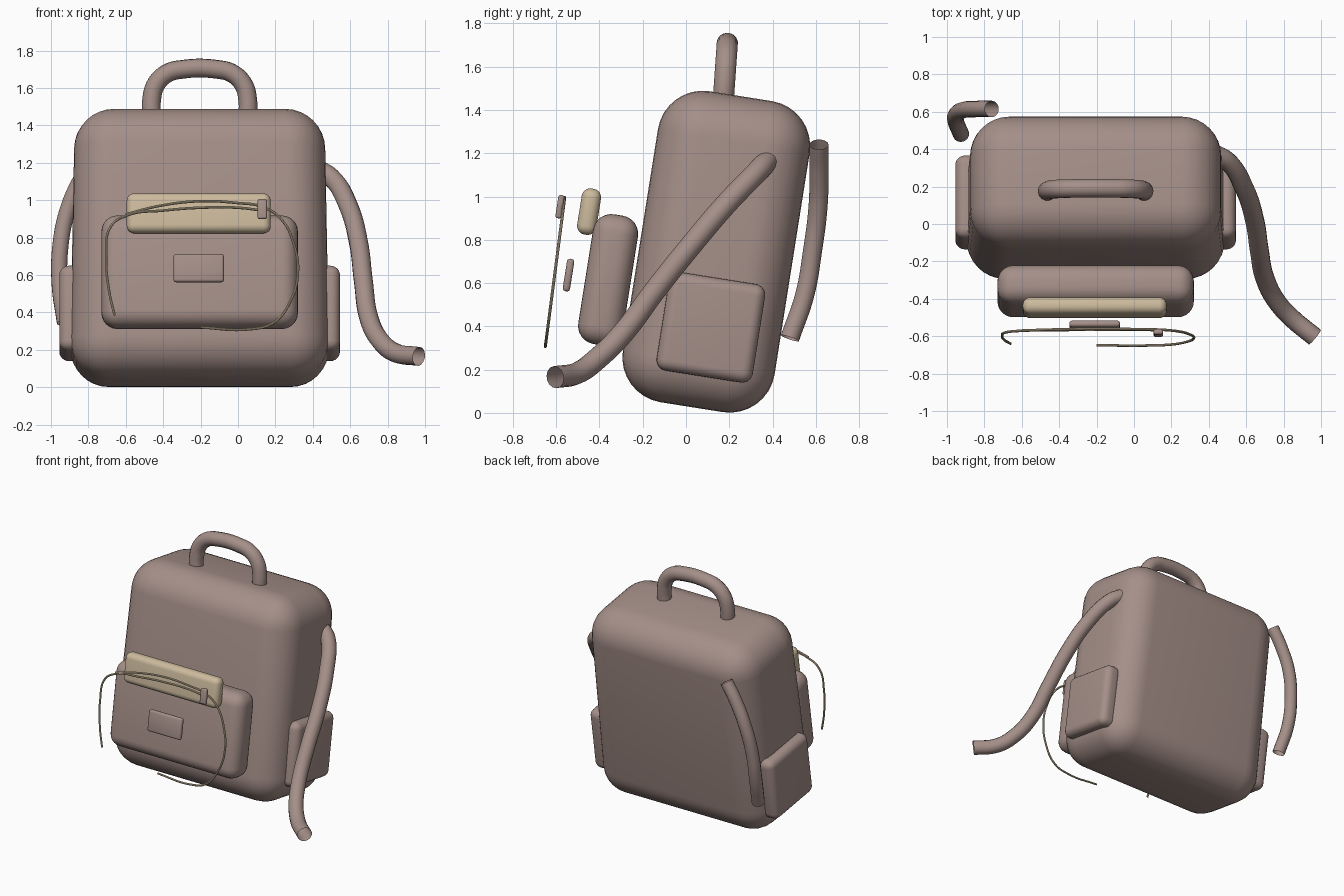
import bpy, bmesh, math
from mathutils import Matrix, Vector

if "Cube" in bpy.data.objects:
    bpy.data.objects.remove(bpy.data.objects["Cube"])

TILT = math.radians(-9)   # the whole bag leans back
CX = -0.205               # middle of the bag in x


def material(name, rgb):
    m = bpy.data.materials.new(name)
    m.diffuse_color = (*rgb, 1)
    m.use_nodes = True
    m.node_tree.nodes["Principled BSDF"].inputs["Base Color"].default_value = m.diffuse_color
    return m


MAUVE = material("dusty_mauve", (0.375, 0.275, 0.248))
TAN = material("tan", (0.60, 0.49, 0.335))


def smooth(ob):
    bpy.ops.object.select_all(action='DESELECT')
    ob.select_set(True)
    bpy.context.view_layer.objects.active = ob
    bpy.ops.object.shade_smooth_by_angle(angle=math.radians(40))


def soft_box(name, centre, size, radius, mat, taper=1.0, segments=6):
    """Box with rounded edges, narrowed at the top by taper, leaning back."""
    bm = bmesh.new()
    bmesh.ops.create_cube(bm, size=1)
    for v in bm.verts:
        v.co = Vector(a * b for a, b in zip(v.co, size))
        if v.co.z > 0:
            v.co.x *= taper
    bmesh.ops.bevel(bm, geom=bm.edges[:], offset=radius, segments=segments,
                    profile=0.5, affect='EDGES', clamp_overlap=True)
    bm.transform(Matrix.Translation(centre) @ Matrix.Rotation(TILT, 4, 'X'))
    me = bpy.data.meshes.new(name)
    bm.to_mesh(me)
    bm.free()
    me.materials.append(mat)
    ob = bpy.data.objects.new(name, me)
    bpy.context.collection.objects.link(ob)
    smooth(ob)
    return ob


def tube(name, points, radius, mat, sides=4, caps=False):
    """Round tube along a smooth path."""
    cu = bpy.data.curves.new(name, 'CURVE')
    cu.dimensions = '3D'
    cu.bevel_depth = radius
    cu.bevel_resolution = sides
    cu.resolution_u = 8
    cu.use_fill_caps = caps
    sp = cu.splines.new('BEZIER')
    sp.bezier_points.add(len(points) - 1)
    for bp, p in zip(sp.bezier_points, points):
        bp.co = p
        bp.handle_left_type = bp.handle_right_type = 'AUTO'
    cu.materials.append(mat)
    ob = bpy.data.objects.new(name, cu)
    bpy.context.collection.objects.link(ob)
    bpy.ops.object.select_all(action='DESELECT')
    ob.select_set(True)
    bpy.context.view_layer.objects.active = ob
    bpy.ops.object.convert(target='MESH')
    smooth(bpy.context.object)


# main bag and pockets
soft_box("bag_body", (CX, 0.14, 0.745), (1.39, 0.71, 1.455), 0.21, MAUVE, 0.96, 8)
soft_box("front_pocket", (CX, -0.36, 0.615), (1.05, 0.21, 0.607), 0.085, MAUVE)
for side, name in ((-1, "left_side_pocket"), (1, "right_side_pocket")):
    soft_box(name, (CX + side * 0.685, 0.115, 0.395), (0.13, 0.45, 0.46), 0.05, MAUVE)

# flap roll, patch and cord toggle on the front
soft_box("flap_roll", (-0.21, -0.448, 0.93), (0.77, 0.09, 0.215), 0.04, TAN)
soft_box("front_patch", (-0.21, -0.543, 0.637), (0.27, 0.034, 0.152), 0.014, MAUVE, 1, 3)
soft_box("cord_toggle", (0.13, -0.583, 0.953), (0.05, 0.028, 0.108), 0.01, MAUVE, 1, 3)

# top handle: two legs joined by rounded corners
half, rad = 0.257, 0.165
right = [(half, 1.44), (half, 1.535)]
right += [(half - rad + rad * math.cos(a), 1.535 + rad * math.sin(a))
          for a in (math.radians(d) for d in (30, 60, 90))]
arch = right + [(-x, z) for x, z in reversed(right)]
tube("top_handle", [(CX + x, 0.172 + (z - 1.44) * 0.07, z) for x, z in arch],
     0.05, MAUVE, 5)

# shoulder straps, open at the loose ends
tube("right_strap", [(0.42, 0.38, 1.17), (0.50, 0.335, 1.12), (0.59, 0.19, 0.97),
                     (0.645, 0.02, 0.77), (0.67, -0.14, 0.57), (0.70, -0.29, 0.37),
                     (0.76, -0.41, 0.25), (0.84, -0.50, 0.185), (0.967, -0.605, 0.165)],
     0.051, MAUVE, 5)
tube("left_strap", [(-0.76, 0.615, 1.24), (-0.835, 0.615, 1.12), (-0.91, 0.61, 0.95),
                    (-0.95, 0.585, 0.75), (-0.953, 0.55, 0.55), (-0.925, 0.48, 0.345)],
     0.044, MAUVE, 5)


# thin draw cords lying in one leaning plane
def cord(name, path):
    tube(name, [(x, -0.69 + 0.13 * z, z) for x, z in path], 0.007, TAN, 2, True)


cord("left_cord", [(-0.66, 0.385), (-0.69, 0.52), (-0.705, 0.70), (-0.68, 0.86),
                   (-0.59, 0.92), (-0.40, 0.945), (-0.20, 0.96), (0.0, 0.96), (0.13, 0.945)])
cord("right_cord", [(-0.60, 0.925), (-0.42, 0.97), (-0.20, 0.995), (0.0, 0.985),
                    (0.13, 0.965), (0.23, 0.90), (0.30, 0.76), (0.32, 0.61),
                    (0.28, 0.46), (0.19, 0.345), (0.06, 0.31), (-0.20, 0.32)])
